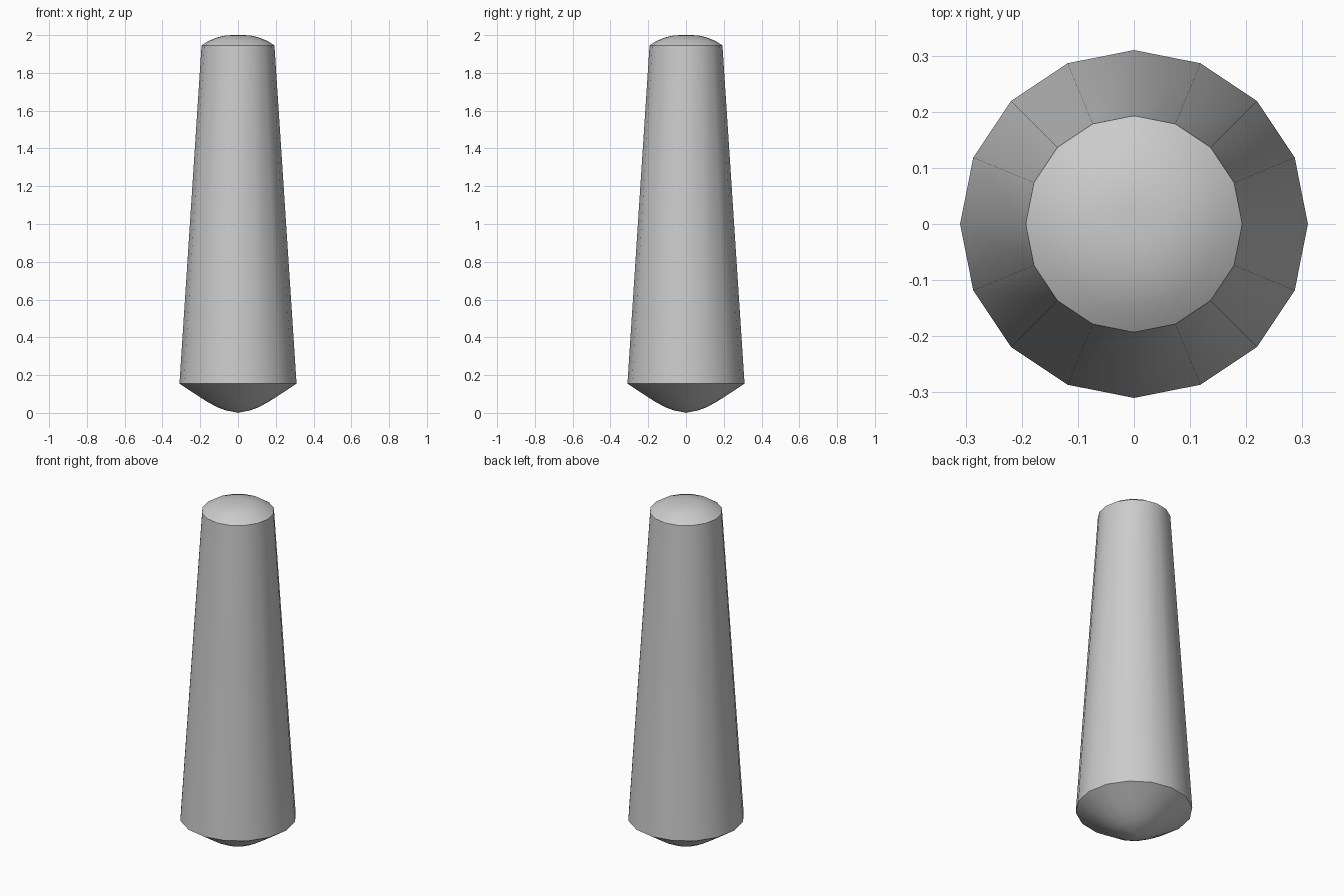
import bpy, bmesh
from math import cos, sin, tau

if "Cube" in bpy.data.objects:
    bpy.data.objects.remove(bpy.data.objects["Cube"])

SIDES = 16
# Profile (radius, height) from the rounded base to the domed top
PROFILE = [(0.02, 0.005), (0.06, 0.012), (0.11, 0.03), (0.165, 0.06),
           (0.23, 0.102), (0.31, 0.155), (0.193, 1.945), (0.155, 1.97),
           (0.11, 1.988), (0.07, 1.997), (0.035, 2.0)]

bm = bmesh.new()
rings = [[bm.verts.new((r * cos(tau * i / SIDES), r * sin(tau * i / SIDES), z))
          for i in range(SIDES)] for r, z in PROFILE]

# Side walls between neighbouring rings
for low, high in zip(rings, rings[1:]):
    for i in range(SIDES):
        j = (i + 1) % SIDES
        bm.faces.new((low[i], low[j], high[j], high[i]))

# Closed tips
base = bm.verts.new((0, 0, 0))
tip = bm.verts.new((0, 0, 2))
for i in range(SIDES):
    j = (i + 1) % SIDES
    bm.faces.new((base, rings[0][j], rings[0][i]))
    bm.faces.new((tip, rings[-1][i], rings[-1][j]))

# Smooth faces with hard rims where the caps meet the tapered shaft
for f in bm.faces:
    f.smooth = True
for ring in (rings[5], rings[6]):
    for i in range(SIDES):
        bm.edges.get((ring[i], ring[(i + 1) % SIDES])).smooth = False

mesh = bpy.data.meshes.new("tapered_post")
bm.to_mesh(mesh)
bm.free()
post = bpy.data.objects.new("tapered_post", mesh)
bpy.context.collection.objects.link(post)
